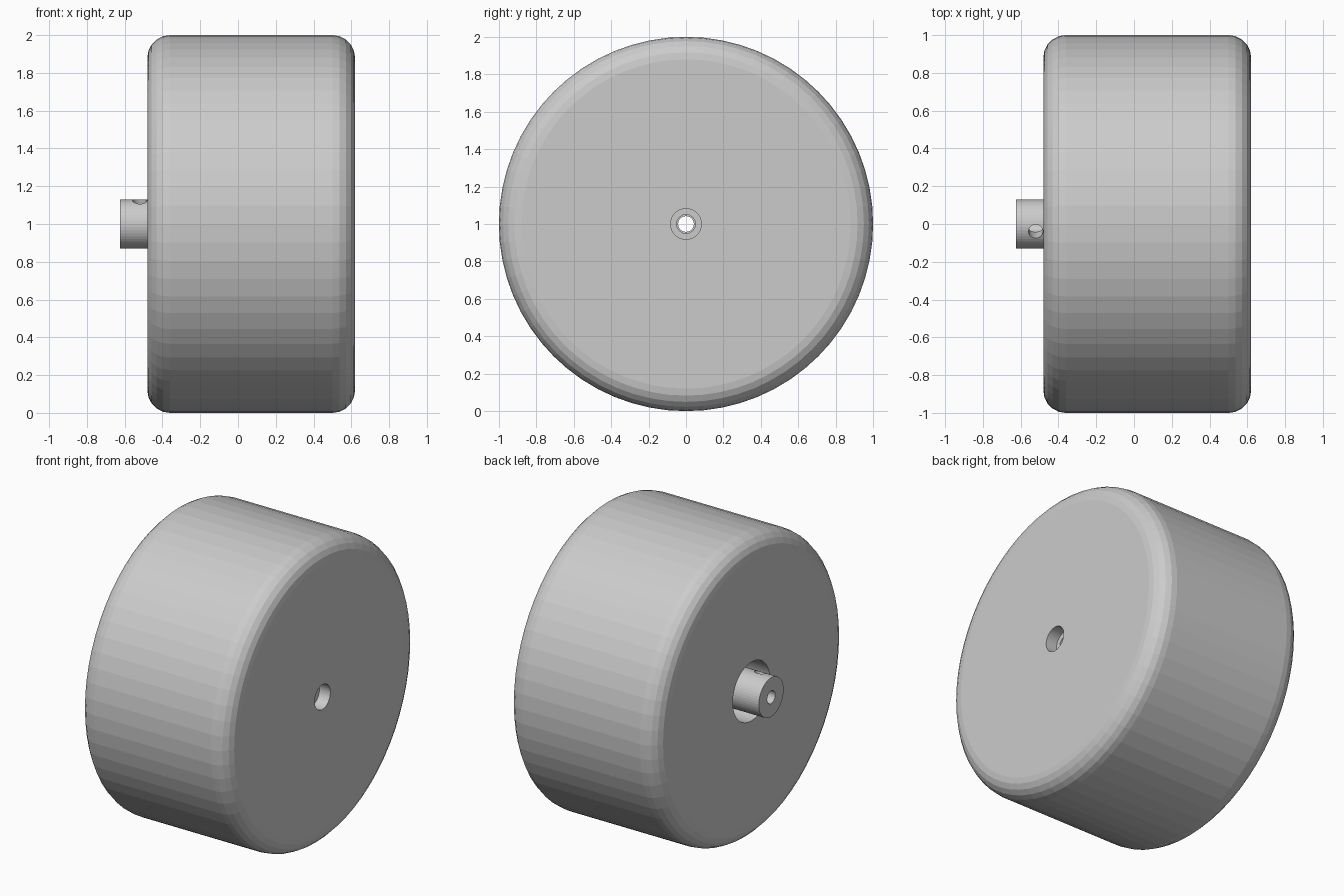
import bpy, bmesh
from math import sin, cos, pi, radians
from mathutils import Matrix

if "Cube" in bpy.data.objects:
    bpy.data.objects.remove(bpy.data.objects["Cube"])

AXLE_Z = 1.0


def lathe(name, profile, sides):
    """Spin a closed (x, radius) profile around the axle."""
    bm = bmesh.new()
    rings = []
    for i in range(sides):
        a = 2 * pi * i / sides
        rings.append([bm.verts.new((x, r * sin(a), AXLE_Z + r * cos(a))) for x, r in profile])
    n = len(profile)
    for i in range(sides):
        a, b = rings[i], rings[(i + 1) % sides]
        for j in range(n):
            k = (j + 1) % n
            bm.faces.new((a[j], a[k], b[k], b[j]))
    bmesh.ops.recalc_face_normals(bm, faces=bm.faces)
    mesh = bpy.data.meshes.new(name)
    bm.to_mesh(mesh)
    bm.free()
    obj = bpy.data.objects.new(name, mesh)
    bpy.context.collection.objects.link(obj)
    return obj


def fillet(cx, cr, rad, start, end, steps=5):
    """Arc points for a rounded profile corner."""
    angles = [radians(start + (end - start) * i / steps) for i in range(steps + 1)]
    return [(cx + rad * cos(a), cr + rad * sin(a)) for a in angles]


# Wheel: rounded rim, deep recess on the left, stepped bore on the right
F = 0.12
wheel_profile = (
    [(-0.48, 0.195)]
    + fillet(-0.48 + F, 1 - F, F, 180, 90)
    + fillet(0.62 - F, 1 - F, F, 90, 0)
    + [(0.62, 0.082), (0.54, 0.082), (0.54, 0.05), (0.32, 0.05), (0.32, 0.195)]
)
lathe("wheel", wheel_profile, 64)

# Hub sleeve standing in the recess
hub = lathe("hub", [(-0.625, 0.13), (0.32, 0.13), (0.32, 0.042), (-0.625, 0.042)], 48)

# Set screw hole, drilled radially from the hub surface to its bore
bpy.ops.mesh.primitive_cylinder_add(vertices=32, radius=0.038, depth=0.2)
cutter = bpy.context.object
cutter.name = "set_screw_cutter"
cutter.matrix_world = (Matrix.Translation((-0.52, 0, AXLE_Z))
                       @ Matrix.Rotation(radians(18), 4, 'X')
                       @ Matrix.Translation((0, 0, 0.1)))
cut = hub.modifiers.new("set_screw_hole", 'BOOLEAN')
cut.operation = 'DIFFERENCE'
cut.solver = 'EXACT'
cut.object = cutter
cutter.hide_render = True
cutter.display_type = 'WIRE'
